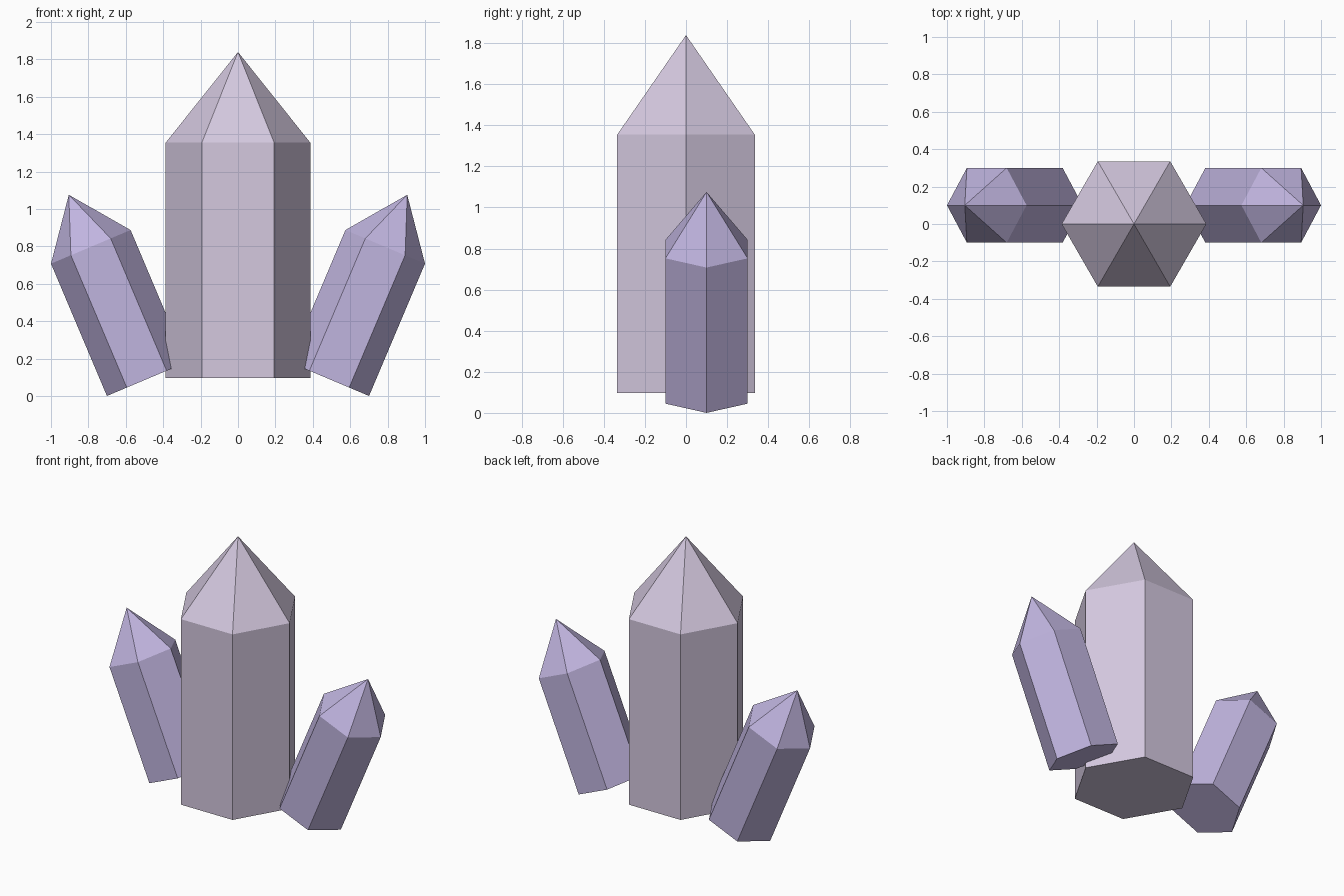
import bpy, bmesh, math

if "Cube" in bpy.data.objects:
    bpy.data.objects.remove(bpy.data.objects["Cube"])


def material(name, rgb):
    mat = bpy.data.materials.new(name)
    mat.diffuse_color = (*rgb, 1.0)
    mat.use_nodes = True
    mat.node_tree.nodes["Principled BSDF"].inputs["Base Color"].default_value = mat.diffuse_color
    return mat


def crystal(name, radius, height, tip, location, tilt, mat):
    """Hexagonal prism with a pointed end, corners on the local x axis."""
    bm = bmesh.new()
    base = [bm.verts.new((radius * math.cos(i * math.pi / 3),
                          radius * math.sin(i * math.pi / 3), 0)) for i in range(6)]
    top = [bm.verts.new((v.co.x, v.co.y, height)) for v in base]
    apex = bm.verts.new((0, 0, height + tip))
    bm.faces.new(base[::-1])
    for i in range(6):
        j = (i + 1) % 6
        bm.faces.new((base[i], base[j], top[j], top[i]))
        bm.faces.new((top[i], top[j], apex))
    mesh = bpy.data.meshes.new(name)
    bm.to_mesh(mesh)
    bm.free()
    mesh.materials.append(mat)
    obj = bpy.data.objects.new(name, mesh)
    obj.location = location
    obj.rotation_euler = (0, tilt, 0)
    bpy.context.collection.objects.link(obj)
    return obj


pale = material("pale_violet", (0.66, 0.58, 0.74))
deep = material("deep_violet", (0.53, 0.46, 0.74))

# Tall upright crystal
crystal("main_crystal", 0.387, 1.257, 0.485, (0, 0, 0.097), 0, pale)

# Pair of smaller crystals leaning outwards
for side, label in ((-1, "left"), (1, "right")):
    crystal(label + "_crystal", 0.231, 0.768, 0.302,
            (side * 0.488, 0.1, 0.09), side * 0.4, deep)
